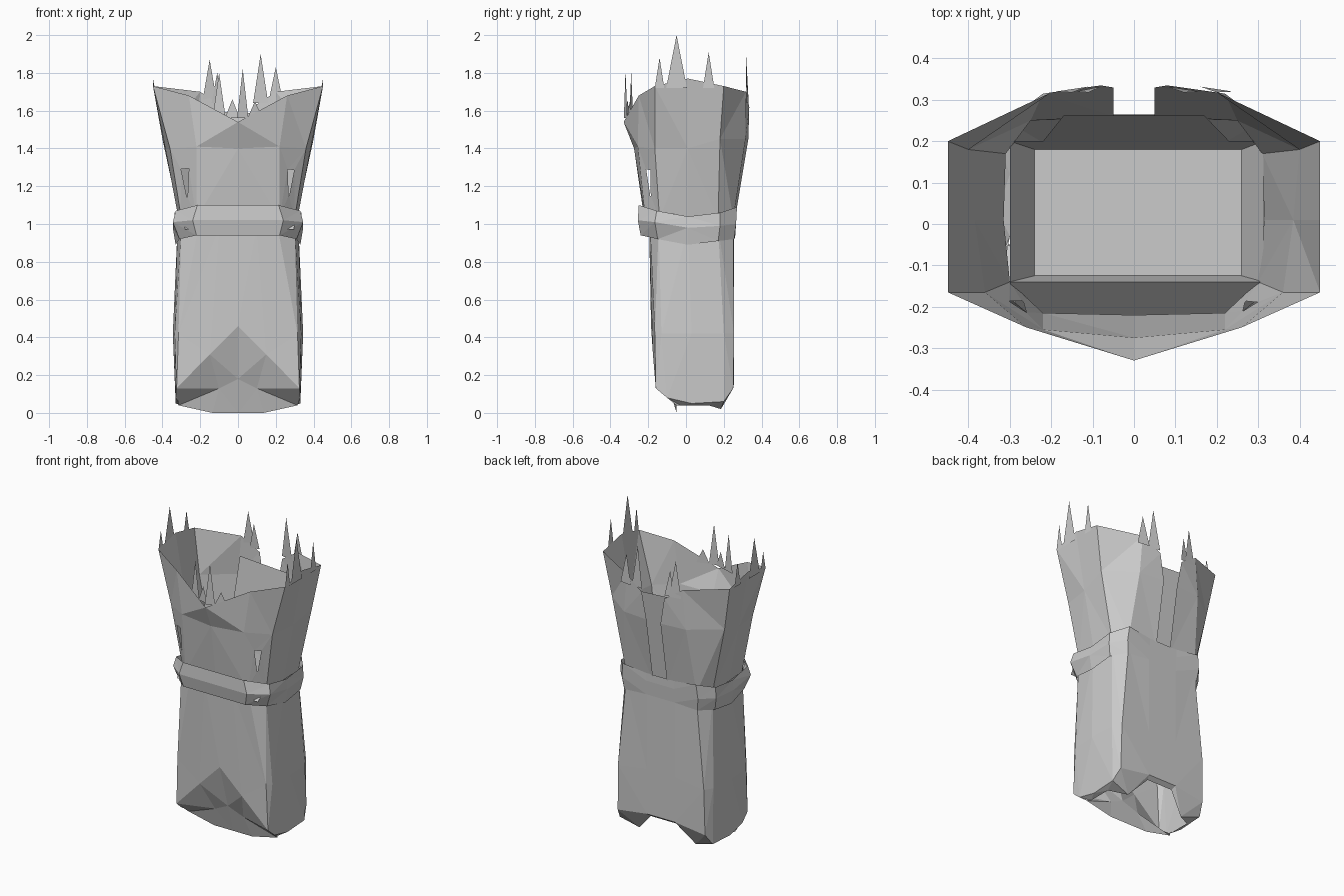
import bpy, bmesh
from mathutils import Vector


def finish(name, bm):
    me = bpy.data.meshes.new(name)
    bm.to_mesh(me)
    bm.free()
    ob = bpy.data.objects.new(name, me)
    bpy.context.collection.objects.link(ob)
    return ob


def mirror_row(half):
    """Half outline from front centre to back, mirrored across x = 0."""
    return [(-x, y, z) for x, y, z in half[::-1] if x > 0.001] + list(half)


def cloth(name, halves, closed, tears=()):
    """Skin a stack of mirrored outlines with flat triangles."""
    bm = bmesh.new()
    rows = [[bm.verts.new(p) for p in mirror_row(h)] for h in halves]
    n = len(rows[0])
    grid = {}
    for r in range(len(rows) - 1):
        for i in range(n if closed else n - 1):
            j = (i + 1) % n
            grid[r, i] = bm.faces.new((rows[r][i], rows[r][j],
                                       rows[r + 1][j], rows[r + 1][i]))
    # small torn holes, pointed at the bottom
    for key in tears:
        f = grid[key]
        bmesh.ops.inset_individual(bm, faces=[f], thickness=0.02)
        c = f.calc_center_median()
        verts = sorted(f.verts, key=lambda v: v.co.z)
        for pair, width in ((verts[:2], .05), (verts[2:], .3)):
            mid = (pair[0].co + pair[1].co) / 2
            for v in pair:
                v.co = c + (mid - c) * .4 + (v.co - mid) * width
        bmesh.ops.delete(bm, geom=[f], context='FACES_ONLY')
    bmesh.ops.triangulate(bm, faces=bm.faces[:])
    return finish(name, bm)


# upper garment: flared, open at the top, split at the back
upper = [
    [(0, -.22, 1.02), (.22, -.215, 1.03), (.30, -.14, 1.03), (.315, .01, 1.03),
     (.31, .17, 1.03), (.25, .25, 1.03), (.05, .26, 1.03)],
    [(0, -.275, 1.40), (.22, -.255, 1.41), (.36, -.165, 1.40), (.385, .01, 1.40),
     (.40, .18, 1.45), (.22, .315, 1.45), (.05, .33, 1.45)],
    [(0, -.33, 1.54), (.26, -.25, 1.68), (.45, -.165, 1.73), (.45, .01, 1.77),
     (.45, .20, 1.73), (.20, .318, 1.70), (.08, .335, 1.62)],
]
cloth("upper_garment", upper, False, tears=[(0, 4), (0, 7)])

# recessed panel behind the back split, leaning outward
bm = bmesh.new()
bm.faces.new([bm.verts.new(p) for p in
              [(-.22, .20, 1.03), (.23, .20, 1.03), (.17, .262, 1.58), (-.17, .262, 1.60)]])
finish("back_panel", bm)

# torn points: tip, then base centre, base half-width along x and y
bm = bmesh.new()


def spike(tip, base, dx, dy):
    b, d = Vector(base), Vector((dx, dy, 0))
    bm.faces.new([bm.verts.new(p) for p in (b - d, b + d, Vector(tip))])


for s, drop in ((1, 0), (-1, .04)):
    for y, z, w in ((-.14, 1.88, .025), (-.05, 2.0, .055), (.12, 1.91, .03)):
        spike((s * .45, y, z - drop), (s * .45, y, 1.72), 0, w)
for x, z, w in ((-.15, 1.87, .04), (-.11, 1.80, .03), (.12, 1.90, .04), (.20, 1.83, .04)):
    s = 1 if x > 0 else -1
    spike((x, .318, z), (x, .326, 1.64), w, -s * .006)
for x, y, z, w in ((.025, -.32, 1.82, .03), (-.03, -.31, 1.66, .04),
                   (.09, -.30, 1.65, .04), (-.10, -.29, 1.80, .035)):
    spike((x, y, z), (x, y, 1.56), w, .3 * w * (1 if x > 0 else -1))
finish("torn_points", bm)

# belt band, dipping at the sides
belt = [
    [(0, -.24, .94), (.22, -.24, .94), (.31, -.15, .92), (.33, .01, .89),
     (.325, .17, .91), (.26, .255, .92), (.1, .26, .93)],
    [(0, -.255, 1.02), (.24, -.255, 1.02), (.345, -.165, 1.01), (.345, .01, .98),
     (.34, .18, .99), (.27, .265, 1.0), (.1, .265, 1.02)],
    [(0, -.25, 1.10), (.215, -.25, 1.10), (.33, -.155, 1.07), (.335, .01, 1.04),
     (.335, .18, 1.06), (.26, .27, 1.09), (.1, .265, 1.07)],
]
cloth("belt", belt, True)

# lower garment: boxy tube, front wedge folding under, ragged tucked hem
lower = [
    [(0, -.05, 0), (.135, -.05, 0), (.315, -.05, .04), (.30, -.03, .04), (.30, .05, .04),
     (.30, .12, .04), (.20, .185, .02), (.09, .23, .14)],
    [(0, -.103, .18), (.10, -.088, .13), (.325, -.16, .13), (.33, -.10, .08), (.33, .03, .05),
     (.33, .20, .06), (.31, .25, .13), (.10, .255, .16)],
    [(0, -.185, .46), (.15, -.175, .31), (.315, -.165, .42), (.335, -.13, .42), (.345, .03, .42),
     (.335, .20, .42), (.305, .255, .42), (.10, .255, .45)],
    [(0, -.195, .98), (.10, -.195, .98), (.21, -.19, .98), (.30, -.145, .98), (.32, .01, .98),
     (.31, .17, .98), (.25, .25, .98), (.10, .255, .98)],
]
cloth("lower_garment", lower, True)

# inner tray closing the waist, with a front lip folded inward
bm = bmesh.new()
rim = [(-.30, -.14, 1.06), (.313, -.14, 1.06), (.313, .20, 1.04), (-.30, .20, 1.04)]
bed = [(-.24, -.125, .92), (.26, -.125, .92), (.26, .18, .92), (-.24, .18, .92)]
lip = [(-.28, -.22, .97), (.295, -.22, .97)]
a, b, c = ([bm.verts.new(p) for p in ring] for ring in (rim, bed, lip))
for i in range(4):
    j = (i + 1) % 4
    bm.faces.new((a[i], a[j], b[j], b[i]))
bm.faces.new(b)
bm.faces.new((c[0], c[1], a[1], a[0]))
finish("waist_tray", bm)
